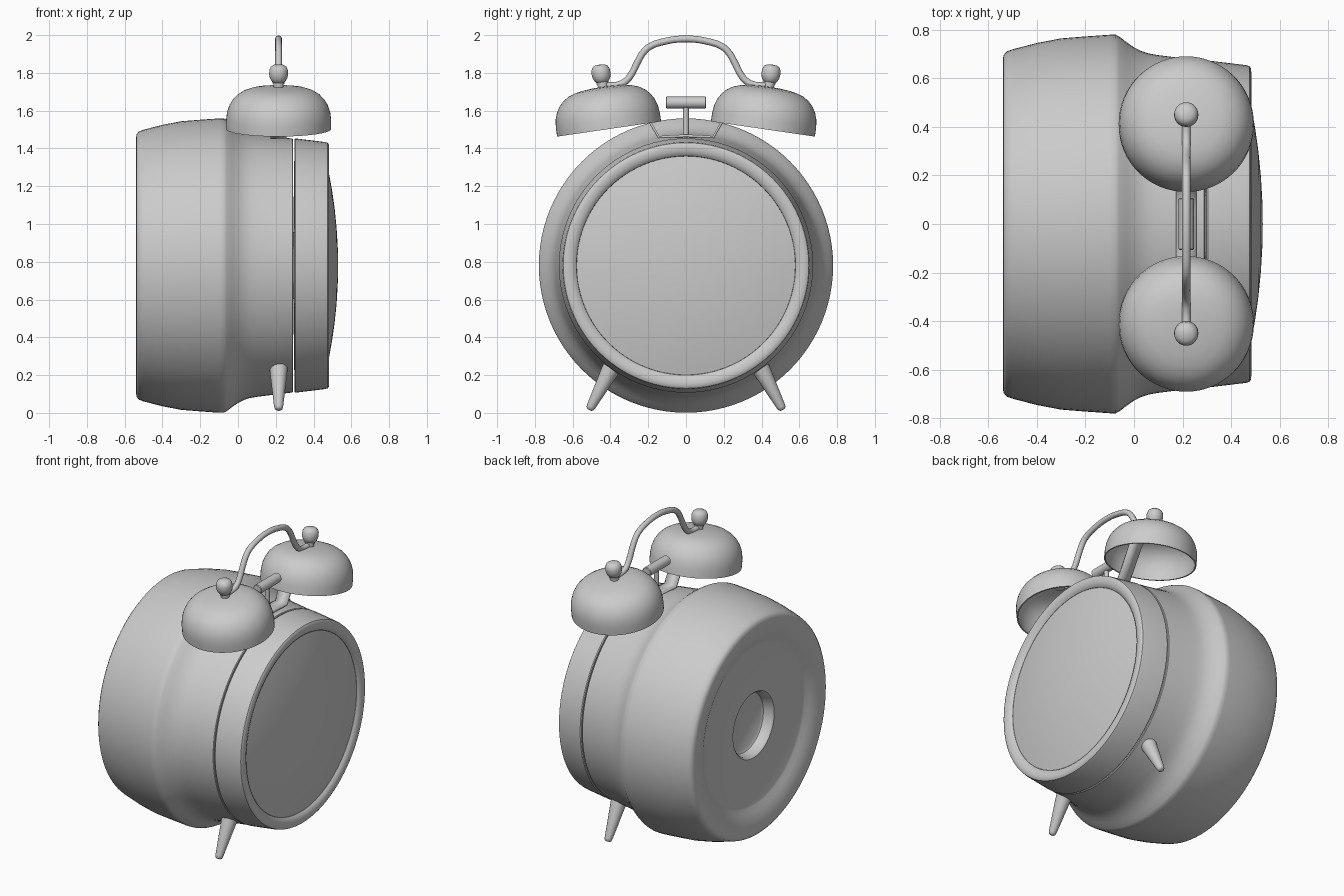
import bpy, bmesh, math
from mathutils import Vector

if "Cube" in bpy.data.objects:
    bpy.data.objects.remove(bpy.data.objects["Cube"])

CZ = 0.78      # height of the case axis
PX = 0.215     # x of bells, feet, hammer


def finish(obj, angle=35):
    bpy.ops.object.select_all(action='DESELECT')
    obj.select_set(True)
    bpy.context.view_layer.objects.active = obj
    bpy.ops.object.shade_smooth_by_angle(angle=math.radians(angle))
    return obj


def mesh_object(name, bm, angle=35):
    bmesh.ops.recalc_face_normals(bm, faces=bm.faces)
    me = bpy.data.meshes.new(name)
    bm.to_mesh(me)
    bm.free()
    obj = bpy.data.objects.new(name, me)
    bpy.context.collection.objects.link(obj)
    return finish(obj, angle)


def lathe(name, profile, origin, axis, seg=48, angle=35):
    """Spin (height, radius) points around an axis."""
    bm = bmesh.new()
    q = Vector(axis).to_track_quat('Z', 'Y')
    rings = []
    for h, r in profile:
        rings.append([bm.verts.new(Vector(origin) + q @ Vector((
            r * math.cos(2 * math.pi * i / seg), r * math.sin(2 * math.pi * i / seg), h)))
            for i in range(seg)])
    for a, b in zip(rings, rings[1:]):
        for i in range(seg):
            j = (i + 1) % seg
            bm.faces.new((a[i], a[j], b[j], b[i]))
    bmesh.ops.remove_doubles(bm, verts=bm.verts, dist=1e-5)
    return mesh_object(name, bm, angle)


# Case: recessed back with a central well, bulged drum, narrow neck, seam
lathe("case", [
    (-0.42, 0), (-0.42, 0.18), (-0.43, 0.195), (-0.485, 0.205), (-0.495, 0.215), (-0.495, 0.515),
    (-0.50, 0.53), (-0.515, 0.56), (-0.53, 0.60), (-0.538, 0.64), (-0.54, 0.675), (-0.537, 0.695),
    (-0.525, 0.71), (-0.50, 0.719), (-0.40, 0.745), (-0.30, 0.764), (-0.20, 0.772), (-0.10, 0.779),
    (-0.075, 0.779), (-0.06, 0.771), (-0.03, 0.748), (0.0, 0.727), (0.03, 0.712), (0.06, 0.702),
    (0.10, 0.695), (0.18, 0.685), (0.288, 0.672), (0.292, 0.668), (0.292, 0.64), (0.292, 0)],
    (0, 0, CZ), (1, 0, 0), 96)

# Front bezel ring
lathe("bezel", [
    (0.29, 0), (0.299, 0.64), (0.299, 0.668), (0.304, 0.673), (0.46, 0.654), (0.475, 0.65),
    (0.481, 0.641), (0.483, 0.625), (0.48, 0.605), (0.473, 0.59), (0.463, 0.58), (0.44, 0.578),
    (0.44, 0)], (0, 0, CZ), (1, 0, 0), 96)

# Domed glass
R = 2.5
lathe("glass", [(0.53 - R + math.sqrt(R * R - r * r), r)
                for r in (0.579, 0.5, 0.4, 0.3, 0.2, 0.1, 0)], (0, 0, CZ), (1, 0, 0), 96)

tilt = math.radians(8.3)
for s, side in ((1, "right"), (-1, "left")):
    axis = Vector((0, s * math.sin(tilt), math.cos(tilt)))
    base = Vector((PX, s * 0.407, 1.503))

    # Hollow bell
    outer = [(0, 0.278), (0.05, 0.278), (0.09, 0.273), (0.125, 0.261), (0.155, 0.243), (0.18, 0.219),
             (0.20, 0.187), (0.213, 0.15), (0.221, 0.10), (0.225, 0.05), (0.226, 0)]
    inner = [(h * 0.96, r * 0.97) for h, r in reversed(outer)]
    lathe("bell_" + side, inner + outer, base, axis, 64)

    # Nut and stem, then ball knob
    lathe("bell_nut_" + side, [(0.19, 0), (0.19, 0.027), (0.243, 0.027), (0.243, 0.032),
          (0.255, 0.032), (0.255, 0.02), (0.28, 0.02), (0.28, 0)], base, axis, 16)
    lathe("bell_knob_" + side, [(0.24, 0), (0.243, 0.022), (0.255, 0.036), (0.272, 0.046),
          (0.292, 0.05), (0.315, 0.049), (0.332, 0.042), (0.342, 0.027), (0.345, 0)],
          base, axis, 32, 60)

    # Tapered foot
    a, b = Vector((PX, s * 0.38, 0.265)), Vector((PX, s * 0.512, 0.016))
    n = (b - a).length
    lathe("foot_" + side, [(0, 0), (0, 0.052), (n - 0.02, 0.024), (n - 0.006, 0.02),
          (n, 0.011), (n, 0)], a, b - a, 24, 50)

# Carrying handle
half = [(0.445, 1.738), (0.40, 1.733), (0.355, 1.738), (0.315, 1.76), (0.285, 1.80),
        (0.255, 1.86), (0.222, 1.913), (0.19, 1.94), (0.12, 1.965)]
pts = [(-y, z) for y, z in half] + [(0, 1.98)] + half[::-1]
cu = bpy.data.curves.new("handle", 'CURVE')
cu.dimensions = '3D'
cu.bevel_depth = 0.018
cu.bevel_resolution = 4
cu.resolution_u = 5
cu.use_fill_caps = True
sp = cu.splines.new('BEZIER')
sp.bezier_points.add(len(pts) - 1)
for p, (y, z) in zip(sp.bezier_points, pts):
    p.co = (PX, y, z)
    p.handle_left_type = p.handle_right_type = 'AUTO'
handle = bpy.data.objects.new("handle", cu)
bpy.context.collection.objects.link(handle)
bpy.ops.object.select_all(action='DESELECT')
handle.select_set(True)
bpy.context.view_layer.objects.active = handle
bpy.ops.object.convert(target='MESH')
finish(bpy.context.object, 50)

# Bent strap carrying both bells
arm = [(0.43, 1.712), (0.30, 1.705), (0.275, 1.685), (0.145, 1.46), (0.07, 1.464)]
path = [(-y, z) for y, z in arm] + [(0, 1.467)] + arm[::-1]
bm = bmesh.new()
rows = [[bm.verts.new((PX + dx, y, z)) for dx in (-0.043, 0.043)] for y, z in path]
for p, q in zip(rows, rows[1:]):
    bm.faces.new((p[0], p[1], q[1], q[0]))
strap = mesh_object("bell_bracket", bm)
mod = strap.modifiers.new("thickness", 'SOLIDIFY')
mod.thickness = 0.014
mod.offset = 0

# Hammer: post and crosswise head
lathe("hammer_post", [(0, 0), (0, 0.015), (0.2, 0.015), (0.2, 0)], (PX, 0, 1.44), (0, 0, 1), 20)
lathe("hammer_head", [(-0.107, 0), (-0.107, 0.027), (-0.103, 0.031), (0.103, 0.031),
      (0.107, 0.027), (0.107, 0)], (PX, 0, 1.643), (0, 1, 0), 32)
